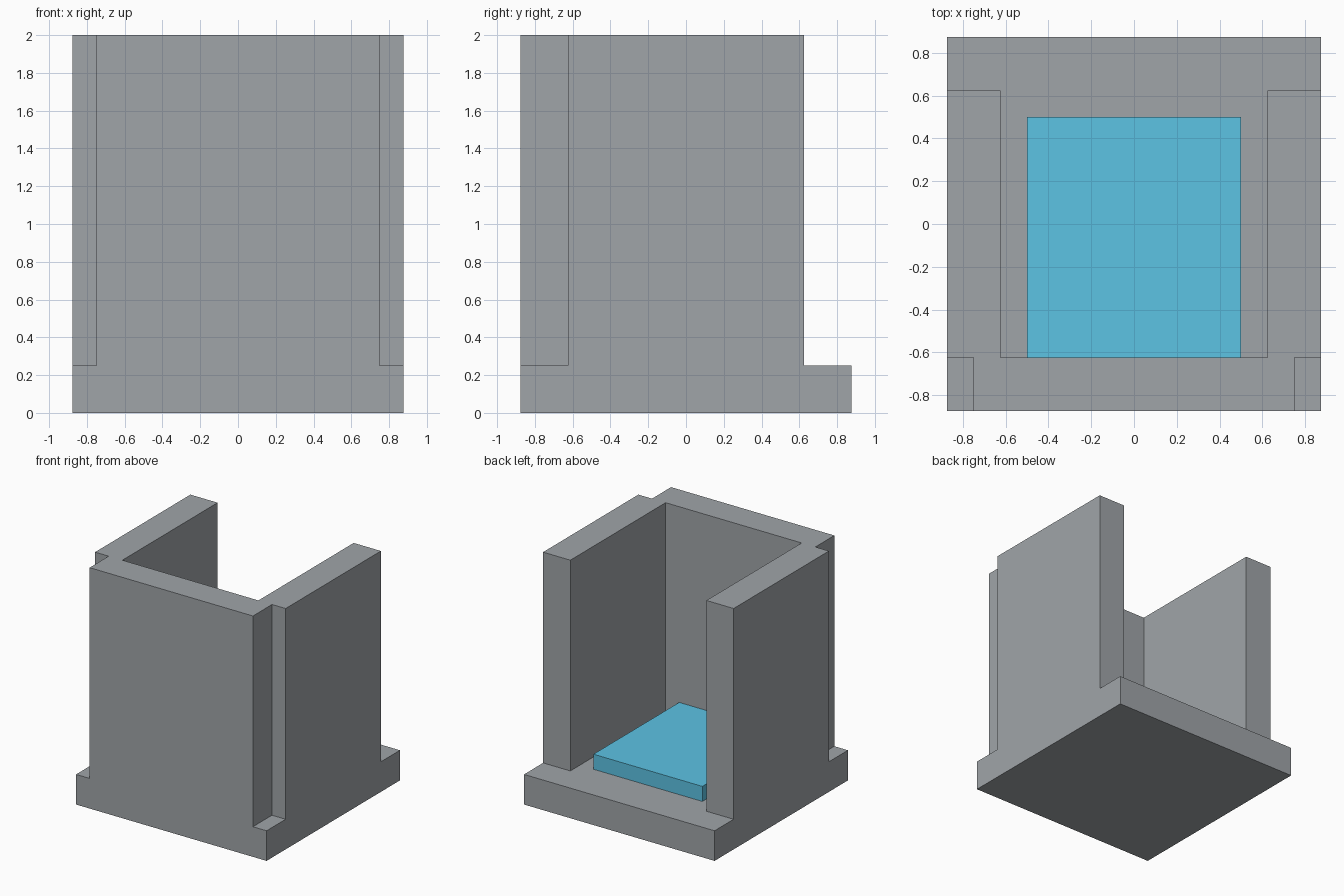
import bpy, bmesh

if "Cube" in bpy.data.objects:
    bpy.data.objects.remove(bpy.data.objects["Cube"])


def material(name, srgb):
    m = bpy.data.materials.new(name)
    lin = [((c / 255 + 0.055) / 1.055) ** 2.4 for c in srgb]
    m.diffuse_color = (*lin, 1.0)
    m.use_nodes = True
    m.node_tree.nodes["Principled BSDF"].inputs["Base Color"].default_value = m.diffuse_color
    return m


def prism(name, outline, z0, z1, mat):
    """Extrude a counter-clockwise plan outline from z0 up to z1."""
    bm = bmesh.new()
    face = bm.faces.new([bm.verts.new((x, y, z0)) for x, y in outline])
    top = bmesh.ops.extrude_face_region(bm, geom=[face], use_keep_orig=True)
    verts = [g for g in top["geom"] if isinstance(g, bmesh.types.BMVert)]
    bmesh.ops.translate(bm, verts=verts, vec=(0, 0, z1 - z0))
    bmesh.ops.recalc_face_normals(bm, faces=bm.faces)
    mesh = bpy.data.meshes.new(name)
    bm.to_mesh(mesh)
    bm.free()
    mesh.materials.append(mat)
    obj = bpy.data.objects.new(name, mesh)
    bpy.context.collection.objects.link(obj)
    return obj


def rect(x, y0, y1):
    return [(-x, y0), (x, y0), (x, y1), (-x, y1)]


grey = material("stone grey", (160, 165, 169))
blue = material("azure blue", (92, 195, 228))

# Square base slab
prism("base", rect(0.875, -0.875, 0.875), 0.0, 0.25, grey)

# U-shaped wall: narrower front panel with stepped corners and two side walls
half = [(0.75, -0.875), (0.75, -0.625), (0.875, -0.625),
        (0.875, 0.625), (0.625, 0.625), (0.625, -0.625)]
prism("walls", half + [(-x, y) for x, y in reversed(half)], 0.25, 2.0, grey)

# Raised floor pad
prism("floor_pad", rect(0.5, -0.625, 0.5), 0.25, 0.375, blue)
